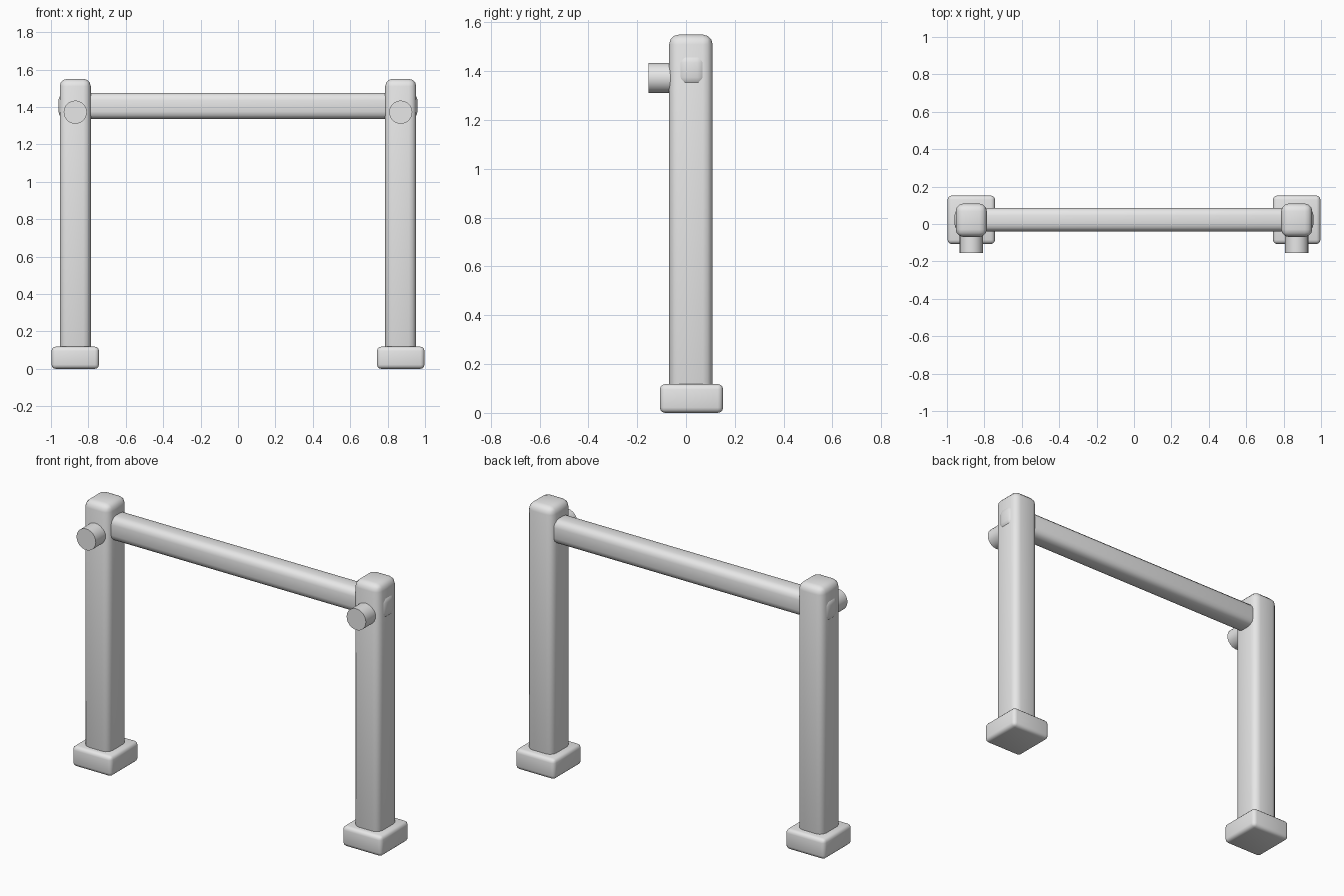
import bpy
import math

cube = bpy.data.objects.get("Cube")
if cube:
    bpy.data.objects.remove(cube, do_unlink=True)

grey = bpy.data.materials.new("plain_grey")
grey.use_nodes = True
grey.diffuse_color = (0.8, 0.8, 0.8, 1)
grey.node_tree.nodes["Principled BSDF"].inputs["Base Color"].default_value = (0.8, 0.8, 0.8, 1)


def finish(obj, name, bevel, segments):
    """Name, colour, bevel and smooth a part."""
    obj.name = name
    obj.data.materials.append(grey)
    bpy.ops.object.transform_apply(location=False, rotation=True, scale=True)
    if bevel:
        mod = obj.modifiers.new("rounded_edges", "BEVEL")
        mod.width = bevel
        mod.segments = segments
        bpy.ops.object.modifier_apply(modifier=mod.name)
    bpy.ops.object.shade_smooth_by_angle(angle=math.radians(30))


def rounded_box(name, low, high, bevel, segments=3):
    """Box between two corners with rounded edges."""
    centre = [(a + b) / 2 for a, b in zip(low, high)]
    bpy.ops.mesh.primitive_cube_add(size=1, location=centre)
    obj = bpy.context.object
    obj.scale = [b - a for a, b in zip(low, high)]
    finish(obj, name, bevel, segments)


for side, sign in (("left", 1), ("right", -1)):
    x = sign * 0.87
    # Foot block and upright
    rounded_box(side + "_foot", (x - 0.127, -0.107, 0), (x + 0.127, 0.152, 0.118), 0.022)
    rounded_box(side + "_post", (x - 0.083, -0.069, 0.03), (x + 0.083, 0.109, 1.55), 0.04)
    # Round peg on the front of the upright
    bpy.ops.mesh.primitive_cylinder_add(
        vertices=24, radius=0.062, depth=0.115,
        location=(x, -0.097, 1.372), rotation=(math.pi / 2, 0, 0))
    finish(bpy.context.object, side + "_peg", 0, 1)

# Crossbar running through both uprights
rounded_box("crossbar", (-0.96, -0.04, 1.335), (0.96, 0.086, 1.475), 0.04)
